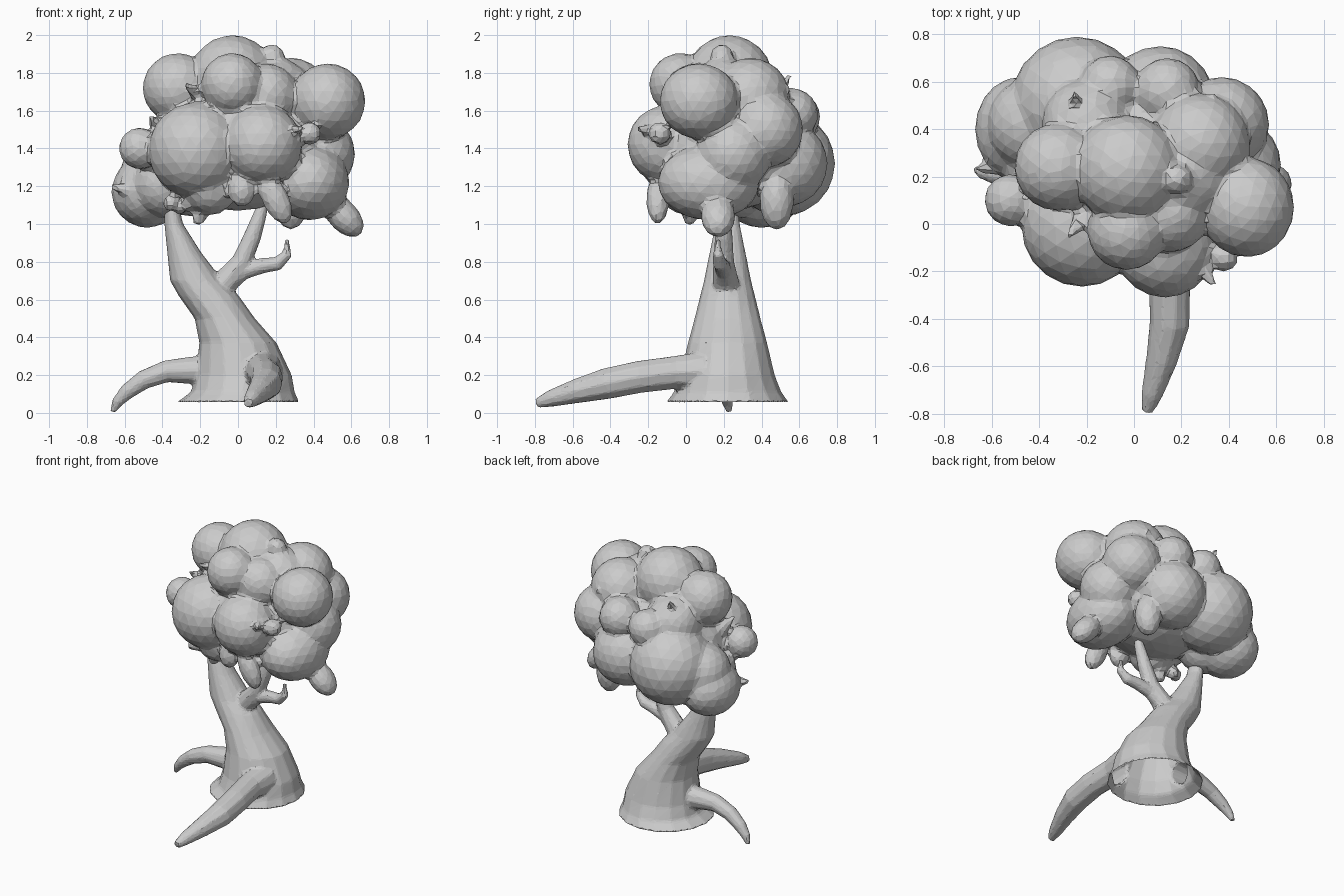
import bpy, bmesh, math
from mathutils import Vector, Matrix

if "Cube" in bpy.data.objects:
    bpy.data.objects.remove(bpy.data.objects["Cube"])


def finish(name, bm, voxel, ratio):
    """Fuse overlapping pieces into one skin, then reduce to uneven flat facets."""
    bmesh.ops.recalc_face_normals(bm, faces=bm.faces)
    me = bpy.data.meshes.new(name)
    bm.to_mesh(me)
    bm.free()
    ob = bpy.data.objects.new(name, me)
    bpy.context.collection.objects.link(ob)
    r = ob.modifiers.new("fuse", 'REMESH')
    r.mode = 'VOXEL'
    r.voxel_size = voxel
    d = ob.modifiers.new("facets", 'DECIMATE')
    d.ratio = ratio
    return ob


def loft(bm, rings):
    for a, b in zip(rings, rings[1:]):
        n = len(a)
        for i in range(n):
            bm.faces.new((a[i], a[(i + 1) % n], b[(i + 1) % n], b[i]))
    bm.faces.new(rings[0][::-1])
    bm.faces.new(rings[-1])


def tube(bm, path, sides=10):
    """Tapered limb through (x, y, z, radius) points."""
    pts = [Vector(p[:3]) for p in path]
    rings = []
    for i, p in enumerate(pts):
        t = (pts[min(i + 1, len(pts) - 1)] - pts[max(i - 1, 0)]).normalized()
        q = t.to_track_quat('Z', 'Y')
        r = path[i][3]
        rings.append([bm.verts.new(p + q @ Vector((r * math.cos(a), r * math.sin(a), 0)))
                      for a in (2 * math.pi * k / sides for k in range(sides))])
    loft(bm, rings)


def blob(bm, x, y, z, rx, ry=None, rz=None, tilt=0):
    m = (Matrix.Translation((x, y, z)) @ Matrix.Rotation(tilt, 4, 'Y')
         @ Matrix.Diagonal((rx, ry or rx, rz or rx, 1)))
    bmesh.ops.create_icosphere(bm, subdivisions=3, radius=1, matrix=m)


def spike(bm, base, tip, r):
    d = Vector(tip) - Vector(base)
    m = (Matrix.Translation((Vector(base) + Vector(tip)) / 2)
         @ d.to_track_quat('Z', 'Y').to_matrix().to_4x4())
    bmesh.ops.create_cone(bm, cap_ends=True, segments=8, radius1=r, radius2=r * 0.25,
                          depth=d.length, matrix=m)


# Trunk: leaning elliptical sections (z, centre x, rx, ry), flared at the base
wood = bmesh.new()
sections = [(.055, 0, .325, .325), (.11, .025, .275, .285), (.2, .03, .255, .25), (.37, 0, .205, .21),
            (.5, -.07, .16, .175), (.62, -.155, .16, .145), (.7, -.22, .14, .125),
            (.85, -.285, .09, .095), (1.0, -.34, .05, .065), (1.15, -.36, .035, .05)]
loft(wood, [[wood.verts.new((cx + rx * math.cos(a), .22 + ry * math.sin(a), z))
             for a in (2 * math.pi * k / 16 for k in range(16))] for z, cx, rx, ry in sections])

# Forked branch on the right
tube(wood, [(-.15, .22, .6, .08), (-.06, .21, .7, .07), (.02, .2, .8, .055),
            (.075, .2, .93, .048), (.12, .2, 1.06, .035), (.14, .2, 1.14, .02)])
tube(wood, [(-.06, .21, .69, .06), (.03, .2, .75, .045), (.13, .19, .78, .042),
            (.21, .18, .79, .038), (.26, .17, .84, .028), (.26, .17, .92, .015)])

# Roots: one to the front, one to the left
tube(wood, [(.13, .1, .22, .11), (.13, -.05, .215, .09), (.15, -.25, .19, .088), (.15, -.42, .155, .085),
            (.115, -.58, .115, .066), (.075, -.72, .075, .045), (.055, -.79, .05, .025)])
tube(wood, [(-.1, .22, .22, .09), (-.25, .21, .225, .075), (-.38, .2, .22, .06), (-.5, .2, .175, .052),
            (-.59, .21, .11, .042), (-.64, .22, .055, .03), (-.665, .23, .005, .014)])
trunk = finish("trunk_and_roots", wood, .012, .12)

# The trunk is hollow: bake the modifiers and remove the underside
graph = bpy.context.evaluated_depsgraph_get()
hollow = bmesh.new()
hollow.from_mesh(trunk.evaluated_get(graph).to_mesh())
hollow.normal_update()
under = [f for f in hollow.faces if f.normal.z < -.8 and f.calc_center_median().z < .075
         and math.hypot(f.calc_center_median().x, f.calc_center_median().y - .22) < .34]
bmesh.ops.delete(hollow, geom=under, context='FACES')
trunk.modifiers.clear()
hollow.to_mesh(trunk.data)
hollow.free()

# Crown: large overlapping clumps
crown = bmesh.new()
blob(crown, 0, .22, 1.4, .46, .4, .33)
for b in [(-.22, -.01, 1.39, .255), (.13, -.1, 1.42, .21), (-.03, -.03, 1.74, .165),
          (-.03, .23, 1.77, .23), (-.32, .24, 1.72, .185), (.475, .07, 1.65, .2, .21, .2),
          (.28, .34, 1.67, .21), (-.52, .1, 1.4, .11), (-.48, .4, 1.17, .19, .22, .19),
          (-.42, .42, 1.28, .2), (-.24, .51, 1.32, .28), (.11, .52, 1.32, .23),
          (.42, .25, 1.37, .2), (.37, .42, 1.5, .2), (.38, .12, 1.22, .21, .27, .2),
          (-.1, .58, 1.57, .13), (.14, .56, 1.58, .14), (-.2, .42, 1.58, .19),
          (.15, .05, 1.68, .17), (-.15, .0, 1.2, .15), (.2, .2, 1.68, .2),
          (-.38, .27, 1.21, .18)]:
    blob(crown, *b)

# Small drooping leaf clumps
for b in [(.56, .17, 1.04, .08, .09, .13, -.75), (.2, -.15, 1.13, .07, .06, .14, -.45),
          (.02, -.13, 1.18, .07, .06, .09, 0), (.28, .48, 1.12, .09, .09, .15, 0),
          (.18, .19, 1.89, .065, .06, .06, 0), (.38, -.14, 1.48, .06, .06, .06, 0)]:
    blob(crown, *b)

# Fringe beneath the front
for i in range(6):
    blob(crown, -.36 + .05 * i, .0 + .03 * (i % 2), 1.11 - .015 * (i % 2), .035, .045, .045)
blob(crown, -.2, .02, 1.05, .04, .04, .06, .4)

# Leaf tips poking out between the clumps
for base, tip in [((.26, -.15, 1.48), (.34, -.26, 1.51)), ((-.2, .05, 1.68), (-.28, -.06, 1.74)),
                  ((-.24, .46, 1.65), (-.25, .55, 1.79)), ((-.42, .2, 1.5), (-.46, .1, 1.57)),
                  ((.25, .45, 1.65), (.34, .55, 1.72)), ((-.55, .25, 1.17), (-.67, .23, 1.2))]:
    spike(crown, base, tip, .05)
finish("leaf_crown", crown, .018, .12)
